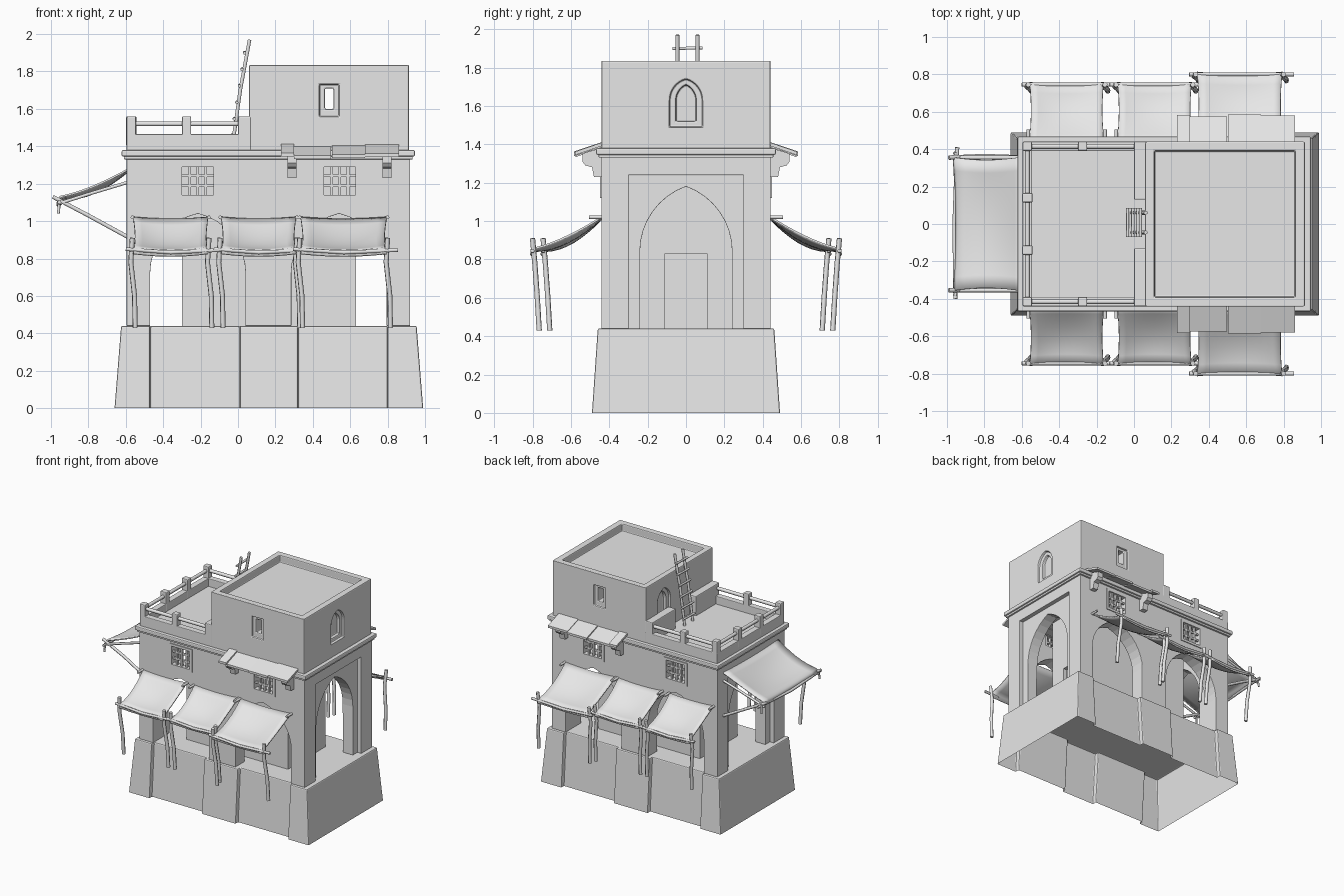
import bpy, bmesh, math
from mathutils import Vector

cube = bpy.data.objects.get("Cube")
if cube:
    bpy.data.objects.remove(cube, do_unlink=True)

clay = bpy.data.materials.new("pale grey plaster")
clay.use_nodes = True
clay.diffuse_color = (0.8, 0.8, 0.8, 1)
clay.node_tree.nodes["Principled BSDF"].inputs["Base Color"].default_value = (0.8, 0.8, 0.8, 1)


def add(name, bm):
    bmesh.ops.recalc_face_normals(bm, faces=bm.faces)
    mesh = bpy.data.meshes.new(name)
    bm.to_mesh(mesh)
    bm.free()
    mesh.materials.append(clay)
    ob = bpy.data.objects.new(name, mesh)
    bpy.context.collection.objects.link(ob)
    return ob


def bake(ob):
    deps = bpy.context.evaluated_depsgraph_get()
    mesh = bpy.data.meshes.new_from_object(ob.evaluated_get(deps))
    ob.modifiers.clear()
    ob.data = mesh


def bevel(ob, width):
    mod = ob.modifiers.new("soft edges", "BEVEL")
    mod.width = width
    mod.segments = 2
    mod.limit_method = "ANGLE"


def prism(name, pts, axis, a, b):
    """Extrude a 2D outline along an axis from a to b."""
    bm = bmesh.new()
    rings = []
    for d in (a, b):
        place = {"x": lambda p: (d, p[0], p[1]),
                 "y": lambda p: (p[0], d, p[1]),
                 "z": lambda p: (p[0], p[1], d)}[axis]
        rings.append([bm.verts.new(place(p)) for p in pts])
    bm.faces.new(rings[0])
    bm.faces.new(rings[1])
    for i in range(len(pts)):
        j = (i + 1) % len(pts)
        bm.faces.new((rings[0][i], rings[0][j], rings[1][j], rings[1][i]))
    return add(name, bm)


def box(name, xs, ys, zs, soft=0):
    (x0, x1), (y0, y1) = xs, ys
    ob = prism(name, [(x0, y0), (x1, y0), (x1, y1), (x0, y1)], "z", *zs)
    if soft:
        bevel(ob, soft)
    return ob


def cut(target, cutter):
    mod = target.modifiers.new("cut", "BOOLEAN")
    mod.object = cutter
    mod.solver = "EXACT"
    bake(target)
    bpy.data.objects.remove(cutter, do_unlink=True)


def arch(c, w, z0, spring, top, n=8):
    """Pointed arch outline."""
    h = top - spring
    r = (w * w + h * h) / (2 * w)
    end = math.atan2(h, r - w) if r > w else math.pi / 2
    side = [(w - r + r * math.cos(end * i / n), spring + r * math.sin(end * i / n)) for i in range(n + 1)]
    return ([(c - w, z0), (c + w, z0)] + [(c + x, z) for x, z in side]
            + [(c - x, z) for x, z in reversed(side[:-1])])


def pole(name, pts, r=0.011):
    curve = bpy.data.curves.new(name, "CURVE")
    curve.dimensions = "3D"
    curve.bevel_depth = r
    curve.bevel_resolution = 1
    curve.use_fill_caps = True
    sp = curve.splines.new("POLY")
    sp.points.add(len(pts) - 1)
    for p, q in zip(sp.points, pts):
        p.co = (*q, 1)
    curve.materials.append(clay)
    ob = bpy.data.objects.new(name, curve)
    bpy.context.collection.objects.link(ob)
    return ob


# plinth: tapered open-bottomed shell with recessed bays
def plinth_outline(x0, x1, y):
    step = 0.035
    front = [(x0, -y)]
    for a, b in ((-0.47, 0.01), (0.32, 0.8)):
        front += [(a, -y), (a, step - y), (b, step - y), (b, -y)]
    front.append((x1, -y))
    return front + [(x, -v) for x, v in reversed(front)]


bm = bmesh.new()
low = [bm.verts.new((x, y, 0)) for x, y in plinth_outline(-0.66, 0.99, 0.49)]
high = [bm.verts.new((x, y, 0.44)) for x, y in plinth_outline(-0.625, 0.955, 0.46)]
bm.faces.new(high)
for i in range(len(low)):
    j = (i + 1) % len(low)
    bm.faces.new((low[i], low[j], high[j], high[i]))
bevel(add("plinth", bm), 0.008)

# main storey: hollow block with arches on all sides
body = box("main_storey", (-0.595, 0.92), (-0.44, 0.44), (0.44, 1.36))
cut(body, box("void", (-0.465, 0.79), (-0.32, 0.32), (0.3, 1.3)))
for x in (-0.595, 0.92):
    cut(body, box("end_recess", (x - 0.035, x + 0.035), (-0.3, 0.3), (0.3, 1.24)))
cut(body, prism("end_arch", arch(0, 0.24, 0.3, 0.84, 1.18), "x", -1, 1.2))
for x in (-0.215, 0.54):
    cut(body, prism("side_arch", arch(x, 0.255, 0.3, 0.72, 1.04), "y", -1, 1))
WINDOWS = (-0.215, 0.545)
for x in WINDOWS:
    cut(body, box("window_hole", (x - 0.085, x + 0.085), (-1, 1), (1.135, 1.295)))
bevel(body, 0.007)

# inner room with doorways
room = box("inner_room", (-0.3, 0.63), (-0.245, 0.245), (0.44, 1.32))
for x in (-0.3, 0.63):
    cut(room, box("doorway", (x - 0.03, x + 0.03), (-0.11, 0.11), (0.3, 0.83)))

# cornice
box("cornice", (-0.622, 0.946), (-0.468, 0.468), (1.345, 1.38), 0.008)
box("cornice_lip", (-0.61, 0.934), (-0.455, 0.455), (1.33, 1.35), 0.004)

# terrace, low parapet, posts and rails
X0, Y0, T = -0.595, 0.44, 0.05
box("terrace_floor", (X0 + 0.01, 0.1), (-0.43, 0.43), (1.37, 1.4))
box("parapet_end", (X0, X0 + T), (-Y0, Y0), (1.37, 1.465), 0.005)
for y in (-0.14, 0.14):
    box("end_post", (X0 - 0.003, X0 + T + 0.003), (y - 0.025, y + 0.025), (1.4, 1.56), 0.007)
pole("end_rail", [(X0 + T / 2, -0.42, 1.52), (X0 + T / 2, 0.42, 1.52)], 0.014)
for s in (-1, 1):
    ys = sorted((s * Y0, s * (Y0 - T)))
    mid = s * (Y0 - T / 2)
    box("parapet_side", (X0, 0.07), ys, (1.37, 1.465), 0.005)
    for x in (X0, -0.3):
        box("side_post", (x, x + T), ys, (1.4, 1.56), 0.007)
    pole("side_rail", [(X0 + 0.02, mid, 1.52), (0.02, mid, 1.52)], 0.014)
    box("tower_kerb", (0.0, 0.07), sorted((s * Y0, s * 0.13)), (1.37, 1.56), 0.007)

# tower with sunken roof and windows
tower = box("tower", (0.06, 0.915), (-0.44, 0.44), (1.37, 1.835))
cut(tower, box("roof_well", (0.11, 0.86), (-0.39, 0.39), (1.775, 2)))
cut(tower, box("slot", (0.465, 0.51), (-1, 1), (1.6, 1.71)))
for s in (-1, 1):
    cut(tower, box("slot_recess", (0.435, 0.54), (s * 0.44 - 0.015, s * 0.44 + 0.015), (1.56, 1.73)))
for x, y in ((0.06, 0.2), (0.915, 0)):
    cut(tower, prism("niche", arch(y, 0.085, 1.49, 1.63, 1.74), "x", x - 0.02, x + 0.02))
    cut(tower, prism("niche_core", arch(y, 0.052, 1.52, 1.63, 1.71), "x", x - 0.045, x + 0.045))
bevel(tower, 0.008)

# ladder
for y in (-0.045, 0.06):
    pole("ladder_rail", [(-0.03, y, 1.4), (0.012, y, 1.7), (0.062, y, 1.97)], 0.011)
for i in range(6):
    t = 0.1 + i * 0.155
    x, z = -0.03 + 0.088 * t - 0.012, 1.4 + 0.57 * t
    pole("ladder_rung", [(x, -0.07, z), (x, 0.085, z + 0.004)], 0.009)


def cloth(name, place, half, inner, outer, top, drop, sag):
    """Sagging sheet; place(along, out, z) maps it to the wall."""
    bm = bmesh.new()
    nu, nv = 10, 9
    grid = []
    for j in range(nv + 1):
        v = j / nv
        row = []
        for i in range(nu + 1):
            u = 2 * i / nu - 1
            belly = (1 - u * u) * sag * math.sin(math.pi * min(v + 0.12, 1) * 0.85)
            z = top - drop * (1 - (1 - v) ** 1.5) - belly - (0.025 if j == nv else 0)
            out = inner + (outer - inner) * min(v * 1.08, 1) - 0.012 * (1 - u * u) * v
            row.append(bm.verts.new(place(u * half * (1 - 0.05 * math.sin(math.pi * v)), out, z)))
        grid.append(row)
    for j in range(nv):
        for i in range(nu):
            bm.faces.new((grid[j][i], grid[j][i + 1], grid[j + 1][i + 1], grid[j + 1][i]))
    for f in bm.faces:
        f.smooth = True
    ob = add(name, bm)
    mod = ob.modifiers.new("thickness", "SOLIDIFY")
    mod.thickness = 0.01
    mod.offset = 0


for s in (-1, 1):
    # side awnings on poles
    for c, half, out in ((-0.36, 0.2, 0.755), (0.11, 0.2, 0.755), (0.565, 0.23, 0.81)):
        cloth("side_awning", lambda a, o, z: (c + a, s * o, z), half, 0.44, out, 1.02, 0.17, 0.03)
        y = s * (out - 0.01)
        pole("awning_bar", [(c - half - 0.04, y, 0.85), (c, y, 0.832), (c + half + 0.06, y, 0.845)])
        for e in (-1, 1):
            x = c + e * (half + 0.005)
            pole("awning_pole", [(x + 0.015, s * (out - 0.045), 0.43), (x + 0.012, s * (out - 0.035), 0.6),
                                 (x - 0.008, s * (out - 0.022), 0.78), (x, s * (out - 0.01), 0.91)], 0.014)
            pole("awning_peg", [(x, s * 0.43, 1.02), (x, s * 0.505, 1.02)], 0.01)

    # lattice windows
    for x in WINDOWS:
        y0, y1 = sorted((s * 0.40, s * 0.447))
        for e in (-1, 1):
            box("window_jamb", sorted((x + e * 0.084, x + e * 0.105)), (y0, y1), (1.12, 1.31))
        for z in (1.12, 1.29):
            box("window_sill", (x - 0.084, x + 0.084), (y0, y1), (z, z + 0.02))
        for i in (-1, 0, 1):
            box("lattice_upright", (x + i * 0.043 - 0.007, x + i * 0.043 + 0.007), sorted((s * 0.415, s * 0.435)), (1.13, 1.3))
        for z in (1.188, 1.242):
            box("lattice_crossbar", (x - 0.09, x + 0.09), sorted((s * 0.417, s * 0.433)), (z - 0.007, z + 0.007))

    # plank canopy on corbels
    for i, (a, b) in enumerate(((0.23, 0.3), (0.3, 0.498), (0.502, 0.68), (0.68, 0.86))):
        lift = (0.008, -0.004, 0.0, 0.006)[i]
        reach = 0.575 + (0.008, 0, 0.01, 0.004)[i]
        prism("canopy_plank", [(s * 0.44, 1.385 + lift), (s * 0.44, 1.403 + lift),
                               (s * reach, 1.355 + lift), (s * reach, 1.337 + lift)], "x", a, b)
    for x in (0.288, 0.797):
        prism("corbel", [(s * 0.43, 1.23), (s * 0.48, 1.23), (s * 0.49, 1.28), (s * 0.525, 1.29),
                         (s * 0.54, 1.31), (s * 0.54, 1.352), (s * 0.43, 1.385)], "x", x - 0.024, x + 0.024)

    # struts of the end awning
    y = s * 0.355
    pole("end_awning_strut", [(-0.58, y, 0.91), (-0.8, y + 0.008, 1.03), (-0.99, y, 1.13)], 0.012)
    pole("end_awning_arm", [(-0.58, y, 1.21), (-0.78, y, 1.15), (-0.97, y, 1.09)], 0.01)
    pole("end_awning_tie", [(-0.955, s * 0.375, 1.11), (-0.96, s * 0.38, 1.04)], 0.008)

cloth("end_awning", lambda a, o, z: (-o, a, z), 0.36, 0.59, 0.965, 1.275, 0.15, 0.035)
pole("end_awning_bar", [(-0.955, -0.4, 1.1), (-0.96, 0, 1.085), (-0.945, 0.41, 1.1)])
